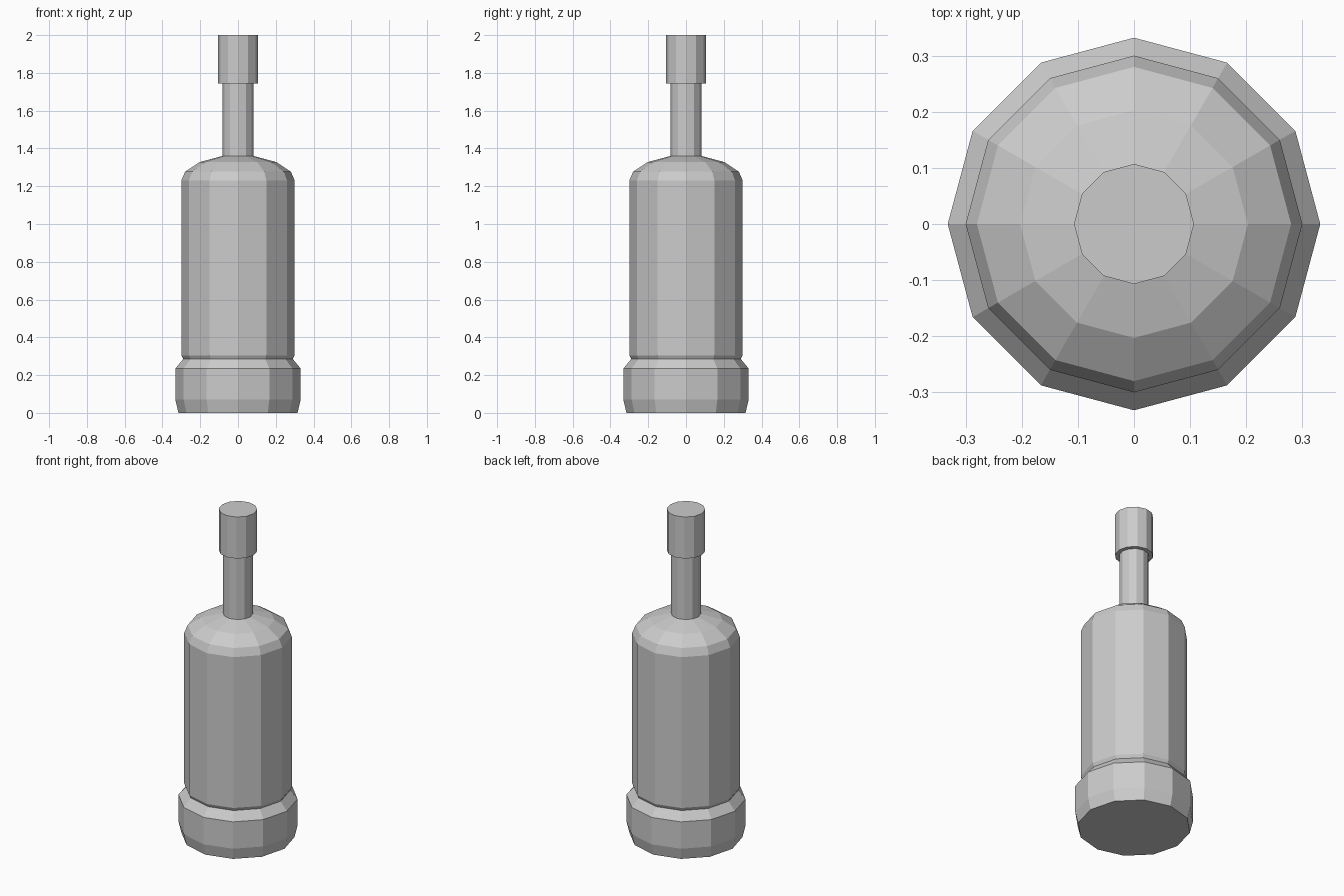
import bpy, bmesh
from math import cos, sin, pi

if "Cube" in bpy.data.objects:
    bpy.data.objects.remove(bpy.data.objects["Cube"])

SIDES = 12


def lathe(name, profile, cap_bottom=False, cap_top=False):
    """Revolve (radius, z) points around the z axis with flat facets."""
    bm = bmesh.new()
    rings = [[bm.verts.new((r * cos(2 * pi * i / SIDES), r * sin(2 * pi * i / SIDES), z))
              for i in range(SIDES)] for r, z in profile]
    for lo, hi in zip(rings, rings[1:]):
        for i in range(SIDES):
            j = (i + 1) % SIDES
            bm.faces.new((lo[i], lo[j], hi[j], hi[i]))
    if cap_bottom:
        bm.faces.new(rings[0][::-1])
    if cap_top:
        bm.faces.new(rings[-1])
    mesh = bpy.data.meshes.new(name)
    bm.to_mesh(mesh)
    bm.free()
    obj = bpy.data.objects.new(name, mesh)
    bpy.context.collection.objects.link(obj)
    return obj


# Wide foot with a sloped upper rim
lathe("bottle_base", [(0.315, 0), (0.332, 0.07), (0.332, 0.235), (0.29, 0.285)], cap_bottom=True)

# Straight body and rounded shoulder
lathe("bottle_body", [(0.29, 0.285), (0.30, 0.305), (0.30, 1.23), (0.28, 1.277),
                      (0.203, 1.328), (0.083, 1.36)])

# Slim neck
lathe("bottle_neck", [(0.083, 1.36), (0.083, 1.745)])

# Wider cap with a flat underside
lathe("bottle_cap", [(0.083, 1.745), (0.107, 1.745), (0.107, 2.0)], cap_top=True)
